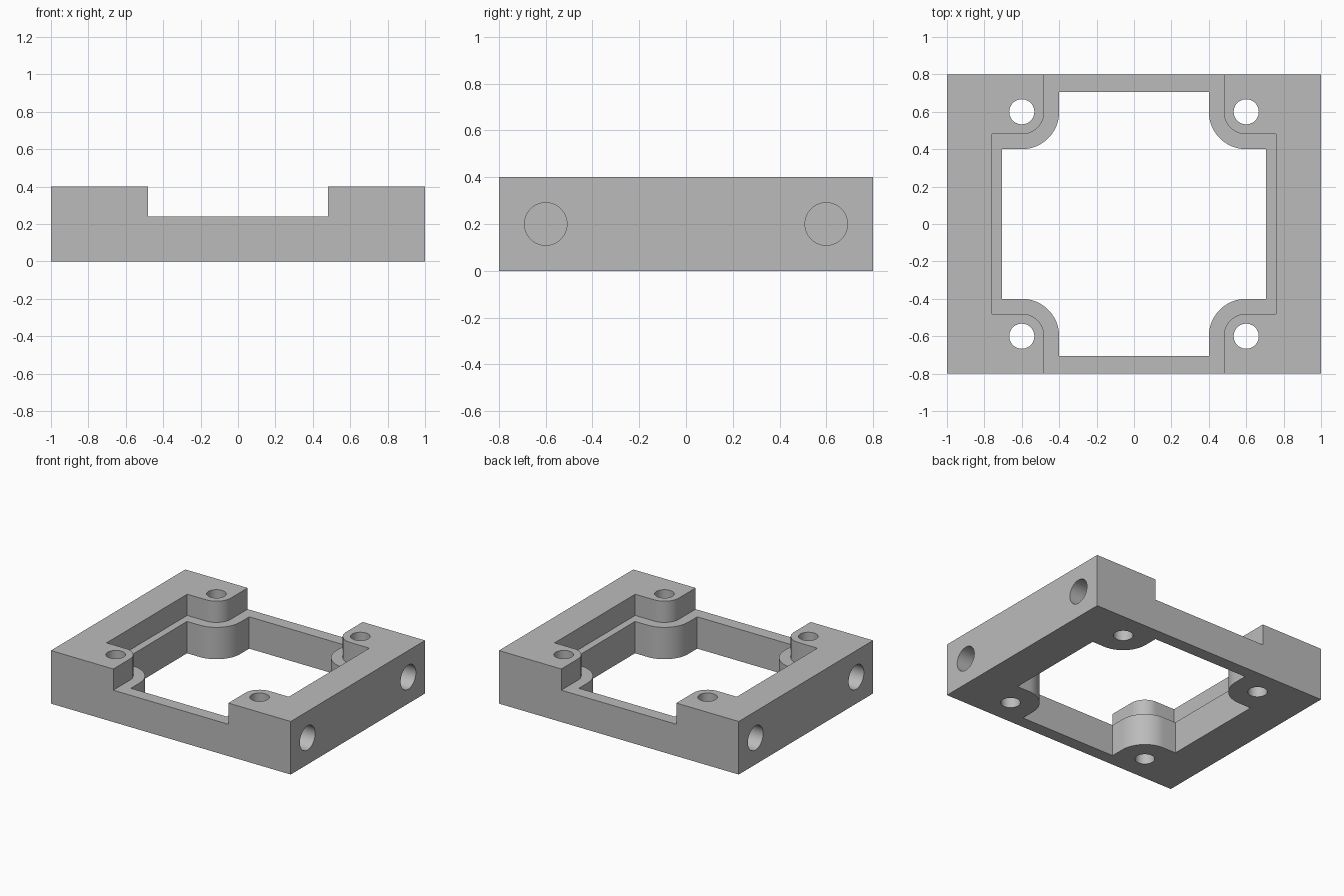
import bpy
import bmesh
from math import pi, cos, sin, radians
from mathutils import Matrix, Vector

cube = bpy.data.objects.get("Cube")
if cube:
    bpy.data.objects.remove(cube, do_unlink=True)

HEIGHT, LEDGE = 0.4, 0.24
POST = 0.6             # screw post centre in x and y
SCREW_R, SIDE_R, SIDE_DEPTH = 0.067, 0.091, 0.2

grey = bpy.data.materials.new("plain grey")
grey.use_nodes = True
colour = (0.5, 0.5, 0.5, 1)
grey.diffuse_color = colour
grey.node_tree.nodes["Principled BSDF"].inputs["Base Color"].default_value = colour


def make_object(name, bm):
    bmesh.ops.recalc_face_normals(bm, faces=bm.faces)
    mesh = bpy.data.meshes.new(name)
    bm.to_mesh(mesh)
    bm.free()
    mesh.materials.append(grey)
    obj = bpy.data.objects.new(name, mesh)
    bpy.context.collection.objects.link(obj)
    return obj


def prism(name, outline, z0, z1):
    bm = bmesh.new()
    face = bm.faces.new([bm.verts.new((x, y, z0)) for x, y in outline])
    top = bmesh.ops.extrude_face_region(bm, geom=[face])
    verts = [v for v in top["geom"] if isinstance(v, bmesh.types.BMVert)]
    bmesh.ops.translate(bm, verts=verts, vec=(0, 0, z1 - z0))
    return make_object(name, bm)


def cylinder(name, radius, length, centre, turn=Matrix()):
    bm = bmesh.new()
    bmesh.ops.create_cone(bm, cap_ends=True, segments=64, radius1=radius,
                          radius2=radius, depth=length,
                          matrix=Matrix.Translation(Vector(centre)) @ turn)
    return make_object(name, bm)


def opening(half_x, half_y, radius, steps=16):
    """Rectangle whose corners are bitten away by round screw posts."""
    corner = [(half_x, POST - radius)]
    for i in range(steps + 1):
        a = 1.5 * pi - i * pi / 2 / steps
        corner.append((POST + radius * cos(a), POST + radius * sin(a)))
    corner.append((POST - radius, half_y))
    back = corner[::-1]
    return (corner + [(-x, y) for x, y in back]
            + [(-x, -y) for x, y in corner] + [(x, -y) for x, y in back])


# Solid block
frame = prism("frame_body", [(-1, -0.8), (1, -0.8), (1, 0.8), (-1, 0.8)], 0, HEIGHT)

# Through opening, and the wider upper recess that runs out front and back
cutters = [prism("opening_cutter", opening(0.705, 0.705, 0.2), -0.1, 0.6),
           prism("recess_cutter", opening(0.76, 0.9, 0.12), LEDGE, 0.7)]

# Vertical screw holes and blind side holes
turn_x = Matrix.Rotation(pi / 2, 4, "Y")
for sx in (-1, 1):
    for sy in (-1, 1):
        cutters.append(cylinder("screw_hole_cutter", SCREW_R, 1,
                                (sx * POST, sy * POST, HEIGHT / 2)))
        cutters.append(cylinder("side_hole_cutter", SIDE_R, 2 * SIDE_DEPTH,
                                (sx, sy * POST, HEIGHT / 2), turn_x))

bpy.ops.object.select_all(action="DESELECT")
frame.select_set(True)
bpy.context.view_layer.objects.active = frame
for cutter in cutters:
    mod = frame.modifiers.new("cut", "BOOLEAN")
    mod.operation = "DIFFERENCE"
    mod.solver = "EXACT"
    mod.object = cutter
    bpy.ops.object.modifier_apply(modifier=mod.name)
    bpy.data.objects.remove(cutter, do_unlink=True)

bpy.ops.object.shade_smooth_by_angle(angle=radians(30))
